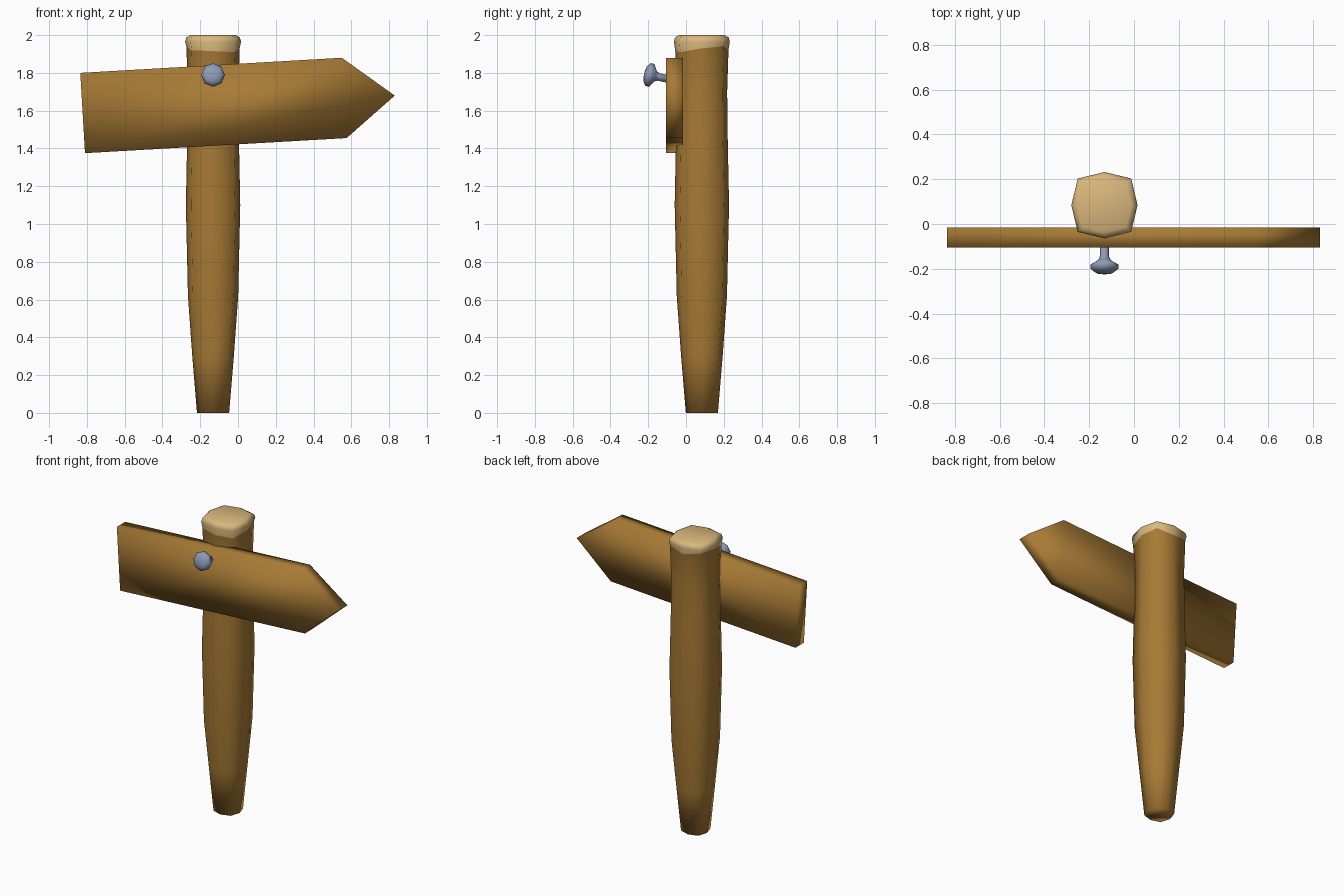
import bpy, bmesh, math
from mathutils import Vector, Matrix

if "Cube" in bpy.data.objects:
    bpy.data.objects.remove(bpy.data.objects["Cube"])


def material(name, rgb):
    m = bpy.data.materials.new(name)
    m.diffuse_color = (*rgb, 1)
    m.use_nodes = True
    m.node_tree.nodes["Principled BSDF"].inputs["Base Color"].default_value = m.diffuse_color
    return m


WOOD = material("brown wood", (0.39, 0.195, 0.036))
CUT = material("pale cut wood", (0.70, 0.48, 0.205))
STEEL = material("grey blue steel", (0.27, 0.33, 0.46))


def finish(bm, name, mats):
    bmesh.ops.recalc_face_normals(bm, faces=bm.faces)
    for f in bm.faces:
        f.smooth = True
    me = bpy.data.meshes.new(name)
    bm.to_mesh(me)
    bm.free()
    for m in mats:
        me.materials.append(m)
    ob = bpy.data.objects.new(name, me)
    bpy.context.collection.objects.link(ob)
    return ob


def skin(bm, rings, first_cap_ring=None):
    """Bridge a stack of vertex rings and close both ends."""
    loops = [[bm.verts.new(p) for p in ring] for ring in rings]
    n = len(loops[0])
    for i in range(len(loops) - 1):
        for k in range(n):
            j = (k + 1) % n
            f = bm.faces.new((loops[i][k], loops[i][j], loops[i + 1][j], loops[i + 1][k]))
            if first_cap_ring is not None and i >= first_cap_ring:
                f.material_index = 1
    bm.faces.new(loops[0])
    top = bm.faces.new(loops[-1])
    top.material_index = 0 if first_cap_ring is None else 1


def ring(r, z, corner=1.0, offsets=(0,) * 8):
    pts = []
    for k in range(8):
        a = k * math.pi / 4
        s = r * (corner if k % 2 else 1)
        pts.append(Vector((s * math.cos(a), s * math.sin(a), z + offsets[k])))
    return pts


# Post: squarish octagon, tapering to the foot, with a ragged pale top
ragged = (0.01, 0.02, 0.0, 0.02, 0.02, 0.0, -0.005, -0.01)
post_rings = [
    ring(0.085, 0.0, 1.08),
    ring(0.110, 0.30, 1.10),
    ring(0.133, 0.62, 1.14),
    ring(0.144, 1.10, 1.14),
    ring(0.137, 1.45, 1.14),
    ring(0.134, 1.70, 1.14),
    ring(0.141, 1.92, 1.14, ragged),
    ring(0.148, 1.965, 1.14),
    ring(0.142, 1.988, 1.14),
    ring(0.120, 2.0, 1.14),
]
bm = bmesh.new()
skin(bm, post_rings, first_cap_ring=6)
bmesh.ops.translate(bm, verts=bm.verts, vec=(-0.132, 0.084, 0))
finish(bm, "post", [WOOD, CUT])

# Arrow board: extruded five sided outline
outline = [(-0.835, 1.80), (-0.81, 1.375), (0.575, 1.455), (0.83, 1.68), (0.55, 1.88)]
bm = bmesh.new()
skin(bm, [[(x, y, z) for x, z in outline] for y in (-0.105, -0.015)])
finish(bm, "arrow_board", [WOOD])

# Nail: eight sided lathe, tilted up out of the board
profile = [(0.02, 0.0), (0.02, 0.05), (0.028, 0.068), (0.062, 0.088),
           (0.062, 0.108), (0.042, 0.124), (0.015, 0.129)]
bm = bmesh.new()
skin(bm, [ring(r, d) for r, d in profile])
axis_tilt = Matrix.Rotation(math.radians(90 - 13), 4, 'X')
bmesh.ops.transform(bm, verts=bm.verts,
                    matrix=Matrix.Translation((-0.132, -0.095, 1.767)) @ axis_tilt)
finish(bm, "nail", [STEEL])
